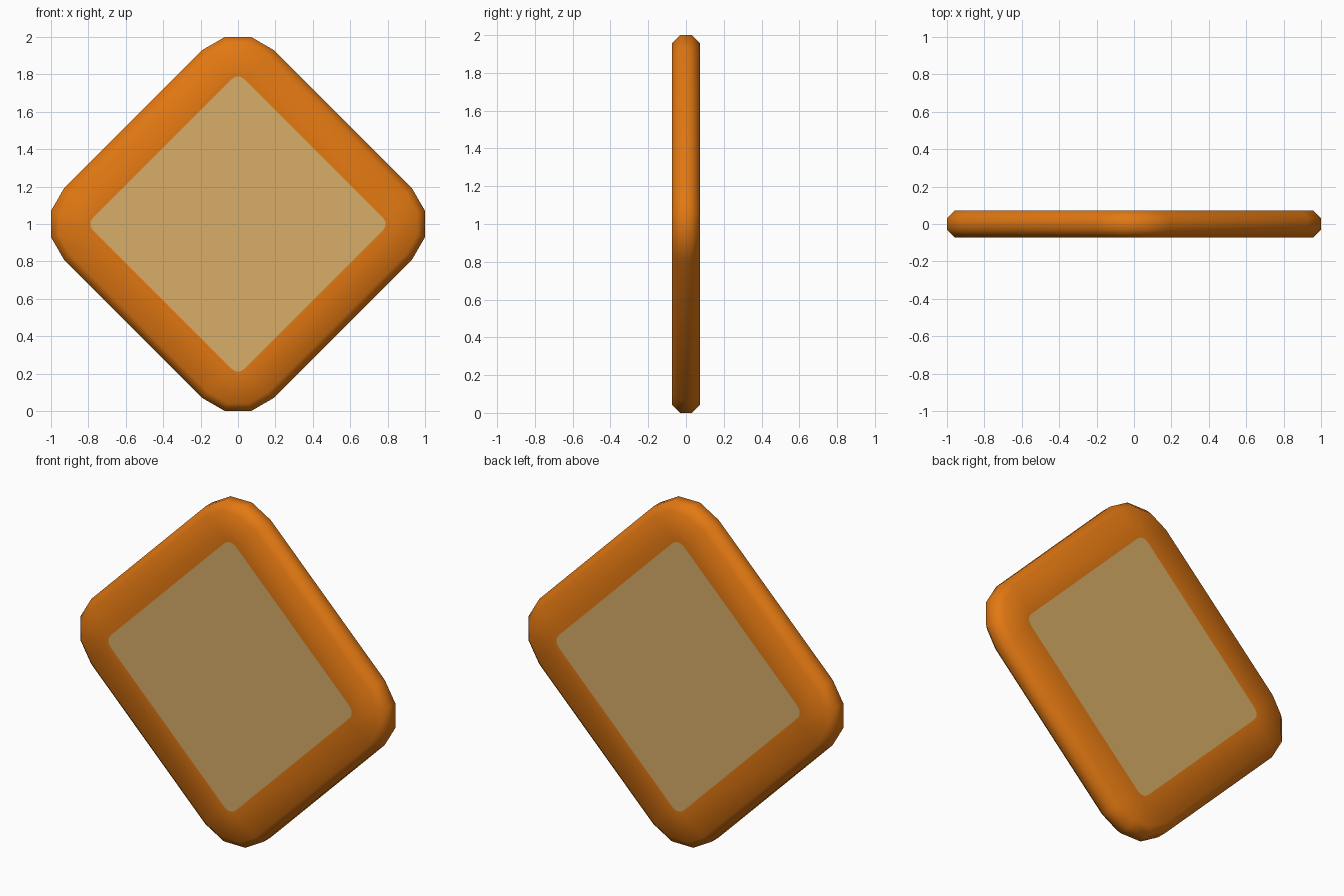
import bpy, bmesh, math

if "Cube" in bpy.data.objects:
    bpy.data.objects.remove(bpy.data.objects["Cube"])

HALF_T = 0.073     # half thickness of the slab
EDGE_T = 0.030     # half thickness of the outer rim flat
R_OUT, R_RIM, R_IN = 0.27, 0.227, 0.05   # corner radii: rim, front edge, panel
CORNER = 1 - R_OUT * math.cos(math.radians(15))  # corner arc distance from centre


def material(name, rgb):
    m = bpy.data.materials.new(name)
    m.diffuse_color = (*rgb, 1)
    m.use_nodes = True
    m.node_tree.nodes["Principled BSDF"].inputs["Base Color"].default_value = m.diffuse_color
    return m


def diamond(bm, radius, y):
    """Ring of vertices: a diamond with four-point rounded corners."""
    ring = []
    for k in range(4):
        base = k * 90
        cx = CORNER * math.cos(math.radians(base))
        cz = CORNER * math.sin(math.radians(base))
        for d in (-45, -15, 15, 45):
            a = math.radians(base + d)
            ring.append(bm.verts.new((cx + radius * math.cos(a), y,
                                      1 + cz + radius * math.sin(a))))
    return ring


def finish(bm, name, mat):
    me = bpy.data.meshes.new(name)
    bm.to_mesh(me)
    bm.free()
    me.materials.append(mat)
    me.polygons.foreach_set("use_smooth", [True] * len(me.polygons))
    ob = bpy.data.objects.new(name, me)
    bpy.context.collection.objects.link(ob)
    return ob


orange = material("orange", (0.76, 0.188, 0.006))
tan = material("tan", (0.68, 0.42, 0.136))

# Border: bevelled band from the front panel edge round to the back panel edge
bm = bmesh.new()
profile = [(R_IN, -HALF_T), (R_RIM, -HALF_T), (R_OUT, -EDGE_T),
           (R_OUT, EDGE_T), (R_RIM, HALF_T), (R_IN, HALF_T)]
rings = [diamond(bm, r, y) for r, y in profile]
for a, b in zip(rings, rings[1:]):
    for i in range(16):
        j = (i + 1) % 16
        bm.faces.new((a[i], b[i], b[j], a[j]))
# outward direction: the front band must face -y
bm.normal_update()
bm.faces.ensure_lookup_table()
if bm.faces[0].normal.y > 0:
    bmesh.ops.reverse_faces(bm, faces=bm.faces[:])
finish(bm, "border", orange)

# Panels: flush flat faces on the front and back
for name, side in (("front_panel", -1), ("back_panel", 1)):
    bm = bmesh.new()
    face = bm.faces.new(diamond(bm, R_IN, side * HALF_T))
    face.normal_update()
    if face.normal.y * side < 0:
        face.normal_flip()
    finish(bm, name, tan)
